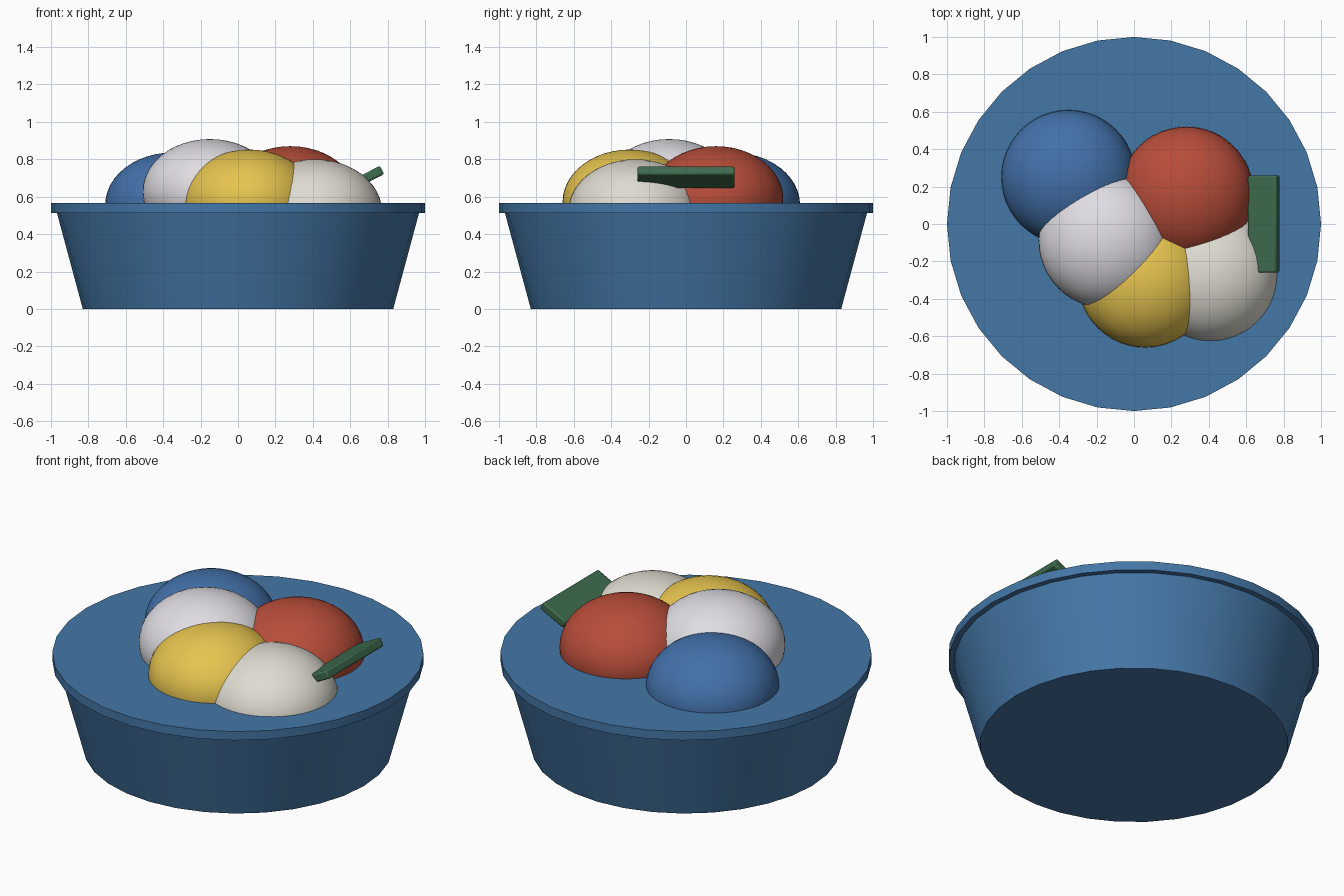
import bpy
import math

if "Cube" in bpy.data.objects:
    bpy.data.objects.remove(bpy.data.objects["Cube"])


def material(name, rgb):
    # 0-255 display colour converted to linear
    m = bpy.data.materials.new(name)
    m.diffuse_color = [(c / 255) ** 2.2 for c in rgb] + [1]
    m.use_nodes = True
    m.node_tree.nodes["Principled BSDF"].inputs["Base Color"].default_value = m.diffuse_color
    return m


def finish(name, mat):
    ob = bpy.context.object
    ob.name = name
    ob.data.materials.append(mat)
    bpy.ops.object.shade_smooth_by_angle(angle=math.radians(35))
    return ob


tub_blue = material("tub_blue", (70, 118, 165))

# Tapered tub
bpy.ops.mesh.primitive_cone_add(vertices=32, radius1=0.83, radius2=0.97,
                                depth=0.52, location=(0, 0, 0.26))
finish("tub", tub_blue)

# Flat rim disc closing the top
bpy.ops.mesh.primitive_cylinder_add(vertices=32, radius=1, depth=0.052,
                                    location=(0, 0, 0.54))
finish("rim", tub_blue)

# Squashed rounded heap: name, colour, centre
RADIUS, HEIGHT = 0.36, 0.28
heap = [
    ("blue_bundle", (68, 112, 168), (-0.35, 0.25, 0.556)),
    ("white_bundle", (222, 220, 226), (-0.15, -0.09, 0.628)),
    ("red_bundle", (182, 78, 60), (0.28, 0.16, 0.59)),
    ("yellow_bundle", (230, 195, 80), (0.06, -0.30, 0.572)),
    ("cream_bundle", (222, 219, 208), (0.41, -0.27, 0.52)),
]
for name, rgb, loc in heap:
    bpy.ops.mesh.primitive_uv_sphere_add(segments=48, ring_count=24, radius=1, location=loc)
    bpy.context.object.scale = (RADIUS, RADIUS, HEIGHT)
    bpy.ops.object.transform_apply(location=False, rotation=False, scale=True)
    finish(name, material(name, rgb))

# Tilted green slab leaning out on the right side
bpy.ops.mesh.primitive_cube_add(size=1, location=(0.694, 0, 0.704))
slab = bpy.context.object
slab.scale = (0.17, 0.52, 0.05)
bpy.ops.object.transform_apply(location=False, rotation=False, scale=True)
slab.rotation_euler = (0, -0.47, 0)
bevel = slab.modifiers.new("soft_edges", 'BEVEL')
bevel.width = 0.01
bevel.segments = 2
finish("folded_slab", material("green", (64, 106, 78)))
